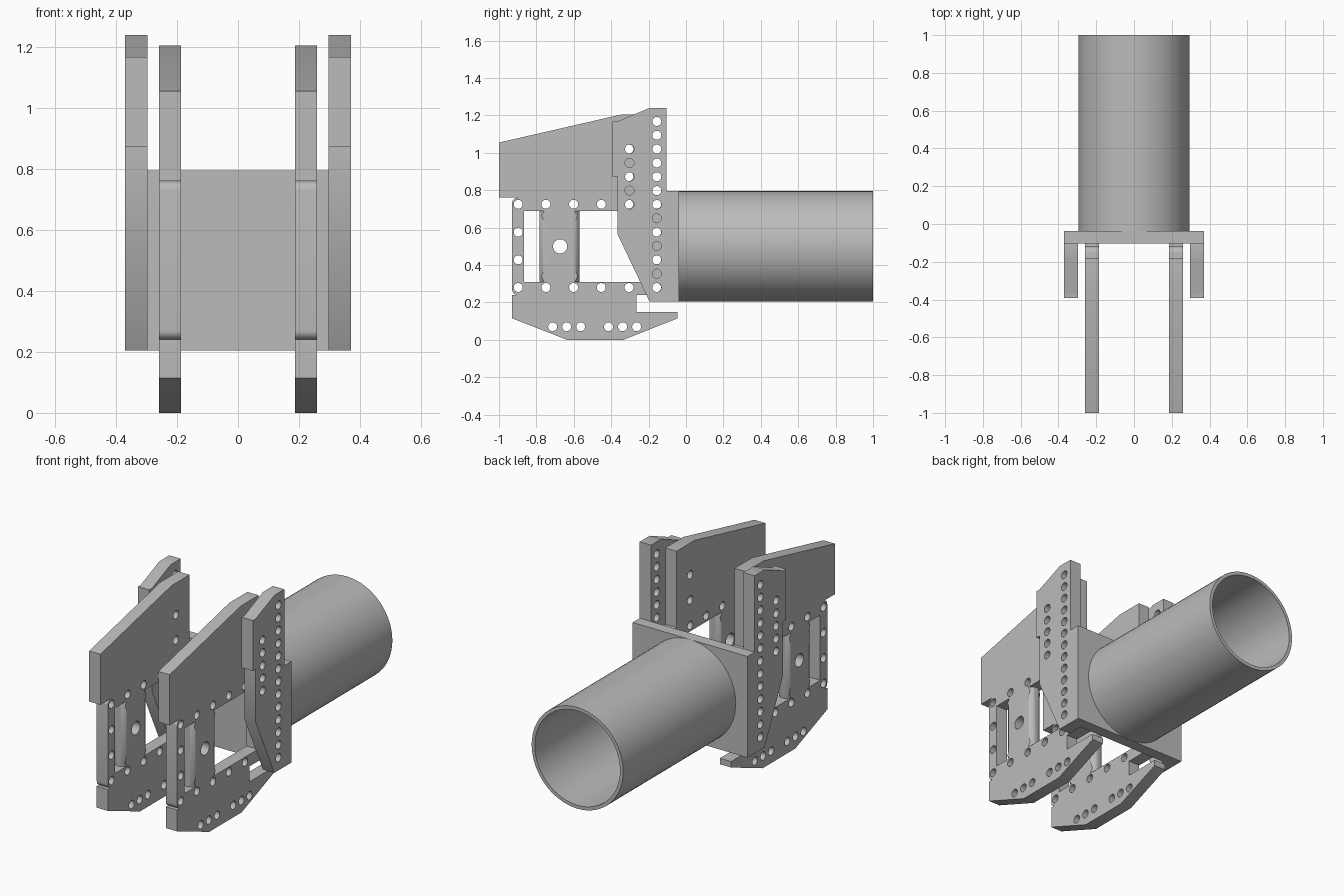
import bpy, bmesh, math
from mathutils import Matrix

cube = bpy.data.objects.get("Cube")
if cube:
    bpy.data.objects.remove(cube)

grey = bpy.data.materials.new("plain grey")
grey.use_nodes = True
colour = (0.5, 0.5, 0.5, 1)
grey.diffuse_color = colour
grey.node_tree.nodes["Principled BSDF"].inputs["Base Color"].default_value = colour

THICK = 0.073
HOLE = 0.024
PITCH = 0.148


def add_object(name, mesh):
    obj = bpy.data.objects.new(name, mesh)
    bpy.context.collection.objects.link(obj)
    mesh.materials.clear()
    mesh.materials.append(grey)
    bpy.ops.object.select_all(action='DESELECT')
    obj.select_set(True)
    bpy.context.view_layer.objects.active = obj
    bpy.ops.object.shade_smooth_by_angle(angle=math.radians(35))
    return obj


def arc(cy, cz, r, start, end, steps):
    """Points on an arc, angles in degrees."""
    angles = [math.radians(start + (end - start) * i / steps) for i in range(steps + 1)]
    return [(cy + r * math.cos(a), cz + r * math.sin(a)) for a in angles]


def circle(cy, cz, r=HOLE):
    return arc(cy, cz, r, 0, 345, 23)


def rectangle(y0, y1, z0, z1):
    return [(y0, z0), (y1, z0), (y1, z1), (y0, z1)]


def side_plate(name, outlines, x, round_edges=0):
    """Extrude a (y, z) outline with cut-outs across x; optionally round its tall edges."""
    curve = bpy.data.curves.new(name, 'CURVE')
    curve.dimensions = '2D'
    curve.fill_mode = 'BOTH'
    curve.extrude = THICK / 2
    for points in outlines:
        spline = curve.splines.new('POLY')
        spline.points.add(len(points) - 1)
        for p, (y, z) in zip(spline.points, points):
            p.co = (y, z, 0, 1)
        spline.use_cyclic_u = True
    temp = bpy.data.objects.new(name + " outline", curve)
    bpy.context.collection.objects.link(temp)
    graph = bpy.context.evaluated_depsgraph_get()
    mesh = bpy.data.meshes.new_from_object(temp.evaluated_get(graph))
    bpy.data.objects.remove(temp)
    # local x, y, z become world y, z, x
    mesh.transform(Matrix(((0, 0, 1, x), (1, 0, 0, 0), (0, 1, 0, 0), (0, 0, 0, 1))))
    bm = bmesh.new()
    bm.from_mesh(mesh)
    bmesh.ops.remove_doubles(bm, verts=bm.verts, dist=1e-5)
    if round_edges:
        tall = [e for e in bm.edges
                if abs(e.verts[0].co.z - e.verts[1].co.z) > 0.3
                and (e.verts[0].co.xy - e.verts[1].co.xy).length < 1e-4]
        bmesh.ops.bevel(bm, geom=tall, offset=round_edges, segments=5,
                        profile=0.5, affect='EDGES')
    bmesh.ops.recalc_face_normals(bm, faces=bm.faces)
    bm.to_mesh(mesh)
    bm.free()
    mesh.name = name
    return add_object(name, mesh)


# Inner plate: upper panel, frame with rounded corners, lower foot
R = 0.03
inner_outline = (
    [(-1, 0.76), (-1, 1.055), (-0.345, 1.205), (-0.18, 1.205), (-0.18, 0.76)]
    + arc(-0.15, 0.73, R, 90, 0, 6) + arc(-0.15, 0.27, R, 0, -90, 6)
    + [(-0.265, 0.24), (-0.265, 0.15), (-0.045, 0.15), (-0.045, 0.115),
       (-0.335, 0), (-0.635, 0), (-0.93, 0.115), (-0.93, 0.24)]
    + arc(-0.9, 0.27, R, 270, 180, 6) + arc(-0.9, 0.73, R, 180, 90, 6))
inner_holes = [rectangle(-0.865, -0.187, 0.31, 0.69)]
for i in range(6):
    y = -0.897 + PITCH * i
    inner_holes += [circle(y, 0.28), circle(y, 0.725)]
for y in (-0.897, -0.157):
    inner_holes += [circle(y, 0.28 + PITCH * k) for k in (1, 2)]
inner_holes += [circle(-0.305, z) for z in (0.873, 1.02)]
inner_holes += [circle(s + 0.075 * i, 0.07) for s in (-0.713, -0.414) for i in range(3)]

# Outer bracket plate with two columns of holes
outer_outline = [(-0.103, 0.205), (-0.103, 1.24), (-0.195, 1.24), (-0.366, 1.168),
                 (-0.393, 1.168), (-0.393, 0.874), (-0.366, 0.874), (-0.366, 0.565),
                 (-0.195, 0.205)]
outer_holes = [circle(-0.156, 0.28 + PITCH / 2 * i) for i in range(13)]
outer_holes += [circle(-0.302, 0.28 + PITCH / 2 * i) for i in range(6, 11)]

post = [rectangle(-0.783, -0.57, 0.31, 0.69), circle(-0.673, 0.5, 0.038)]

for side, s in (("left", 1), ("right", -1)):
    side_plate(side + "_inner_plate", [inner_outline] + inner_holes, s * 0.223)
    side_plate(side + "_centre_post", post, s * 0.223, round_edges=0.025)
    side_plate(side + "_outer_bracket", [outer_outline] + outer_holes, s * 0.334)

# Mounting plate across the tube
bm = bmesh.new()
bmesh.ops.create_cube(bm, size=1, matrix=Matrix.Translation((0, -0.07, 0.5))
                      @ Matrix.Diagonal((0.741, 0.066, 0.59, 1)))
mesh = bpy.data.meshes.new("mounting_plate")
bm.to_mesh(mesh)
bm.free()
add_object("mounting_plate", mesh)

# Open tube: a wall section spun round the y axis
bm = bmesh.new()
section = [bm.verts.new((r, y, 0.5)) for r, y in
           ((0.275, -0.037), (0.275, 1), (0.295, 1), (0.295, -0.037))]
edges = [bm.edges.new((section[i], section[(i + 1) % 4])) for i in range(4)]
bmesh.ops.spin(bm, geom=section + edges, cent=(0, 0, 0.5), axis=(0, 1, 0),
               angle=math.tau, steps=64)
bmesh.ops.remove_doubles(bm, verts=bm.verts, dist=1e-5)
bmesh.ops.recalc_face_normals(bm, faces=bm.faces)
mesh = bpy.data.meshes.new("tube")
bm.to_mesh(mesh)
bm.free()
add_object("tube", mesh)
